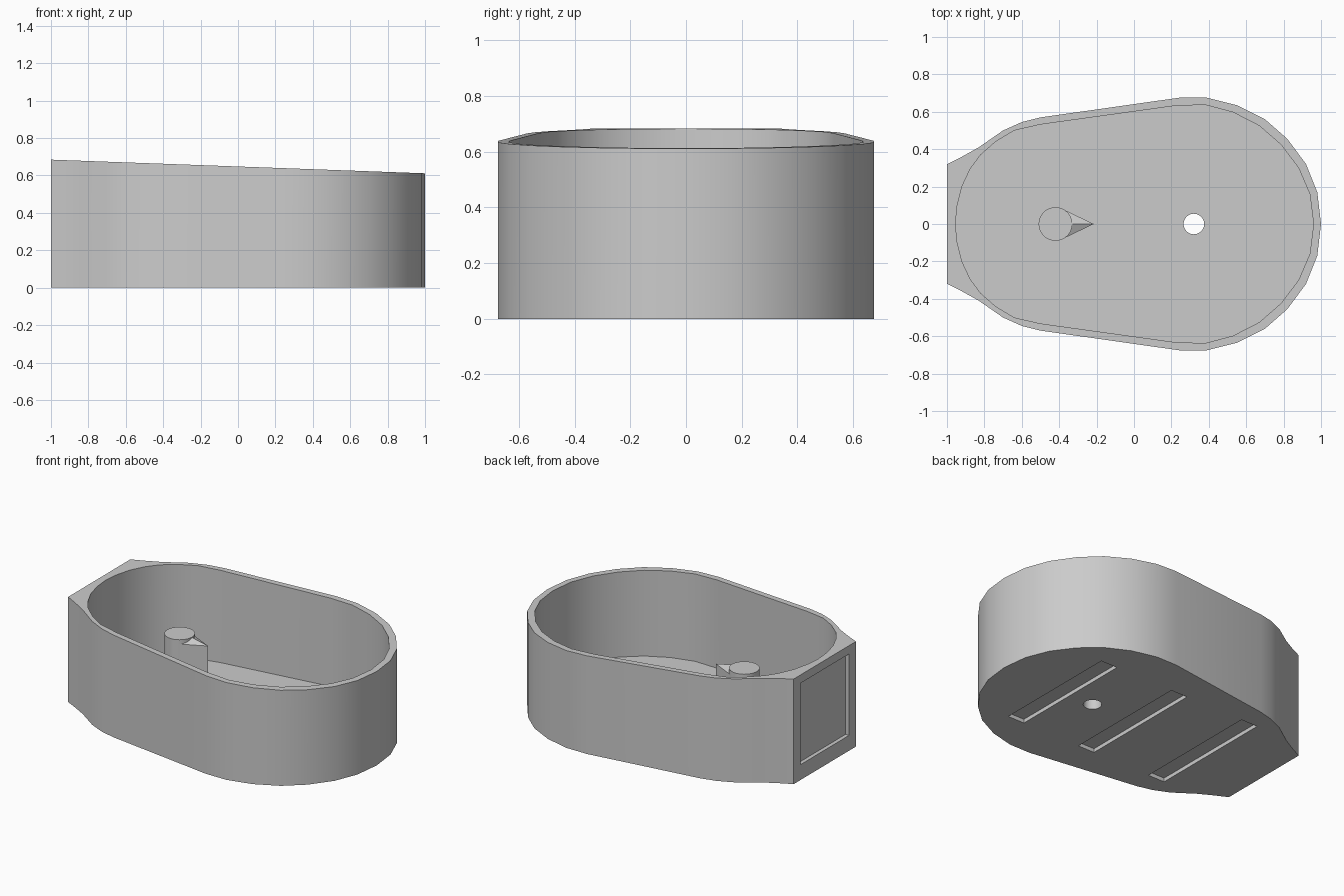
import bpy, bmesh, math

cube = bpy.data.objects.get("Cube")
if cube:
    bpy.data.objects.remove(cube, do_unlink=True)

grey = bpy.data.materials.new("plain grey")
grey.use_nodes = True
GREY = (0.6, 0.6, 0.6, 1)
grey.diffuse_color = GREY
grey.node_tree.nodes["Principled BSDF"].inputs["Base Color"].default_value = GREY


def prism(name, outline, bottom, top):
    """Extrude a plan outline from height bottom to top(x, y)."""
    bm = bmesh.new()
    low = [bm.verts.new((x, y, bottom)) for x, y in outline]
    high = [bm.verts.new((x, y, top(x, y))) for x, y in outline]
    bm.faces.new(low)
    bm.faces.new(high)
    n = len(outline)
    for i in range(n):
        j = (i + 1) % n
        bm.faces.new((low[i], low[j], high[j], high[i]))
    bmesh.ops.recalc_face_normals(bm, faces=bm.faces)
    mesh = bpy.data.meshes.new(name)
    bm.to_mesh(mesh)
    bm.free()
    mesh.materials.append(grey)
    ob = bpy.data.objects.new(name, mesh)
    bpy.context.collection.objects.link(ob)
    return ob


def mirrored(half):
    """Close a half outline across the y = 0 line."""
    return half + [(x, -y) for x, y in reversed(half) if y > 0]


def circle(cx, r, n):
    return [(cx + r * math.cos(2 * math.pi * i / n),
             r * math.sin(2 * math.pi * i / n)) for i in range(n)]


def box(name, x0, x1, half_y, z0, z1):
    return prism(name, [(x0, -half_y), (x1, -half_y), (x1, half_y), (x0, half_y)],
                 z0, lambda x, y: z1)


def activate(ob):
    bpy.ops.object.select_all(action='DESELECT')
    ob.select_set(True)
    bpy.context.view_layer.objects.active = ob


def cut(ob, cutter):
    cutter.hide_render = True
    mod = ob.modifiers.new("cut", 'BOOLEAN')
    mod.operation = 'DIFFERENCE'
    mod.solver = 'EXACT'
    mod.object = cutter
    activate(ob)
    bpy.ops.object.modifier_apply(modifier=mod.name)
    bpy.data.objects.remove(cutter, do_unlink=True)


# Outer tub with a sloping rim
outer = [(-1, .32), (-.92, .36), (-.83, .41), (-.7, .5), (-.6, .545), (-.5, .57),
         (.24, .675), (.39, .675), (.55, .635), (.7, .56), (.82, .455),
         (.92, .32), (.98, .17), (1, 0)]
tub = prism("tub", mirrored(outer), 0, lambda x, y: .648 - .0365 * x)

# Hollow inside
inner = [(-.955, 0), (-.945, .1), (-.92, .2), (-.875, .295), (-.82, .37), (-.74, .44),
         (-.64, .5), (-.5, .532), (.22, .632), (.38, .637), (.53, .597), (.67, .525),
         (.785, .425), (.88, .3), (.94, .16), (.96, 0)]
FLOOR = .065
cut(tub, prism("cavity", mirrored(inner), FLOOR, lambda x, y: 1))

# Drain hole, underside slots and recessed end panel
cut(tub, prism("drain", circle(.32, .055, 24), -.1, lambda x, y: .2))
for x in (-.53, .01, .55):
    cut(tub, box("slot", x - .06, x + .06, .427, -.1, .025))
cut(tub, box("panel_recess", -1.1, -.975, .25, .1, .63))

# Round post inside the tub
post = prism("post", circle(-.42, .09, 32), FLOOR - .01, lambda x, y: .48)

# Pointed wedge on the post, with a slightly ridged top
wedge = prism("post_wedge", [(-.39, -.084), (-.215, 0), (-.39, .084)],
              FLOOR - .01, lambda x, y: .452)
bm = bmesh.new()
bm.from_mesh(wedge.data)
top = max(bm.faces, key=lambda f: f.calc_center_median().z)
peak = bmesh.ops.poke(bm, faces=[top])["verts"][0]
peak.co = (-.34, 0, .478)
bm.to_mesh(wedge.data)
bm.free()

for ob in (tub, post, wedge):
    activate(ob)
    bpy.ops.object.shade_smooth_by_angle(angle=math.radians(30 if ob != wedge else 5))
